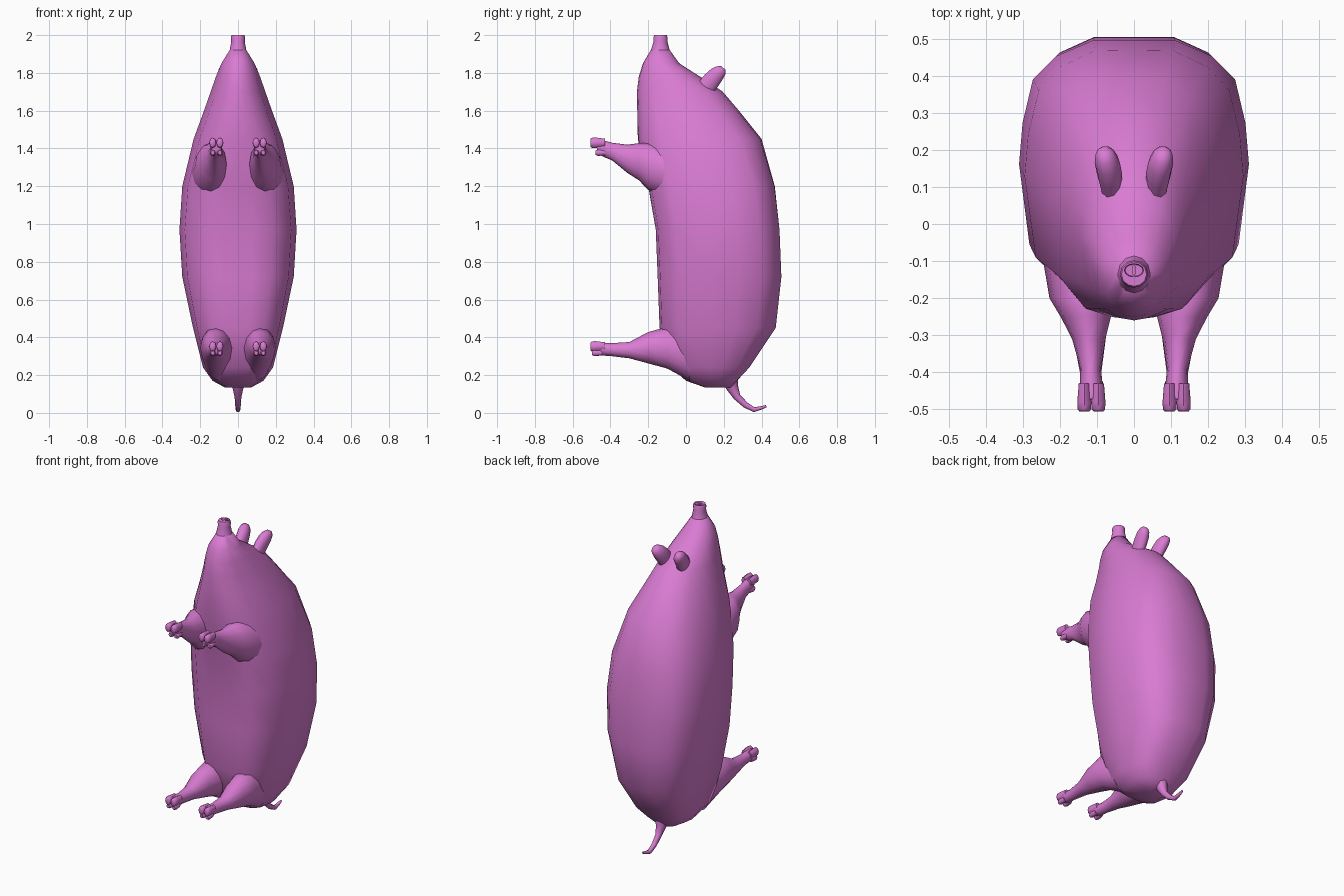
import bpy, bmesh, math
from mathutils import Vector

cube = bpy.data.objects.get("Cube")
if cube:
    bpy.data.objects.remove(cube, do_unlink=True)

PINK = (0.70, 0.20, 0.65, 1.0)
skin = bpy.data.materials.new("orchid_pink")
skin.diffuse_color = PINK
skin.use_nodes = True
skin.node_tree.nodes["Principled BSDF"].inputs["Base Color"].default_value = PINK


def loft(name, rings, angle=60):
    """Skin a list of equal-length point rings and cap both ends."""
    bm = bmesh.new()
    rows = [[bm.verts.new(p) for p in ring] for ring in rings]
    n = len(rows[0])
    for a, b in zip(rows, rows[1:]):
        for i in range(n):
            bm.faces.new((a[i], a[(i + 1) % n], b[(i + 1) % n], b[i]))
    bm.faces.new(rows[0])
    bm.faces.new(rows[-1])
    bmesh.ops.recalc_face_normals(bm, faces=bm.faces)
    mesh = bpy.data.meshes.new(name)
    bm.to_mesh(mesh)
    bm.free()
    mesh.materials.append(skin)
    obj = bpy.data.objects.new(name, mesh)
    bpy.context.collection.objects.link(obj)
    bpy.ops.object.select_all(action='DESELECT')
    obj.select_set(True)
    bpy.context.view_layer.objects.active = obj
    bpy.ops.object.shade_smooth_by_angle(angle=math.radians(angle))
    return obj


def oval(centre, u, v, n=10):
    """Ellipse of n points spanned by the half-axes u and v."""
    c, u, v = Vector(centre), Vector(u), Vector(v)
    return [c + u * math.cos(2 * math.pi * i / n) + v * math.sin(2 * math.pi * i / n)
            for i in range(n)]


# Body: broad flat back, tapering belly; round towards the head
HALF = [(0, 1), (.36, 1), (.68, .87), (.88, .68), (.97, .32), (1, -.02),
        (.91, -.68), (.58, -.96), (.25, -1), (0, -1)]
SECTION = HALF + [(-x, y) for x, y in HALF[-2:0:-1]]


def body_ring(z, front, back, half_width, boxy):
    mid, half = (front + back) / 2, (back - front) / 2
    ring = []
    for x, y in SECTION:
        d = math.hypot(x, y)
        k = boxy + (1 - boxy) / d
        ring.append(Vector((x * k * half_width, mid + y * k * half, z)))
    return ring


BODY = [  # z, front y, back y, half width, boxiness
    (0.135, 0.10, 0.24, 0.07, .6),
    (0.17, 0.00, 0.27, 0.135, .8),
    (0.24, -0.08, 0.335, 0.185, 1),
    (0.45, -0.14, 0.475, 0.238, 1),
    (0.72, -0.15, 0.505, 0.295, 1),
    (0.97, -0.16, 0.495, 0.31, 1),
    (1.20, -0.20, 0.47, 0.295, .9),
    (1.45, -0.255, 0.40, 0.235, .6),
    (1.60, -0.258, 0.28, 0.18, .3),
    (1.70, -0.26, 0.195, 0.145, .1),
    (1.78, -0.25, 0.075, 0.117, 0),
    (1.85, -0.228, -0.035, 0.088, 0),
    (1.92, -0.187, -0.085, 0.045, 0),
]
loft("body", [body_ring(*r) for r in BODY])

# Snout with a recessed disc divided into two nostrils
SNOUT = [  # z, centre y, half x, half y
    (1.88, -0.136, .06, .062), (1.92, -0.136, .044, .05),
    (1.965, -0.135, .036, .037), (1.99, -0.135, .038, .037),
    (2.0, -0.135, .034, .033), (2.0, -0.125, .026, .018),
    (1.98, -0.125, .024, .016),
]
loft("snout", [oval((0, y, z), (a, 0, 0), (0, b, 0), 12) for z, y, a, b in SNOUT], 45)
loft("nostril_divider", [oval((0, -0.125, z), (.005, 0, 0), (0, .02, 0), 6)
                         for z in (1.975, 1.998)], 45)

# Limbs: rings running forward, as y, centre x, half x, centre z, half z
FRONT_LEG = [
    (-0.10, .145, .10, 1.27, .13), (-0.20, .143, .085, 1.305, .125),
    (-0.25, .13, .068, 1.33, .098), (-0.31, .122, .045, 1.345, .075),
    (-0.39, .117, .028, 1.383, .047), (-0.44, .115, .031, 1.40, .043),
    (-0.472, .115, .028, 1.412, .034),
]
HIND_LEG = [
    (0.02, .10, .08, .30, .13), (-0.10, .115, .085, .345, .11),
    (-0.20, .12, .068, .345, .083), (-0.30, .12, .045, .332, .043),
    (-0.40, .117, .029, .335, .034), (-0.45, .115, .031, .338, .034),
    (-0.475, .115, .028, .342, .03),
]
TOE = [(-0.43, .015, .022), (-0.48, .019, .028), (-0.50, .018, .026), (-0.506, .013, .02)]
DEW_CLAW = [(0.05, .012, .014), (0.01, .016, .018), (-0.003, .010, .012)]

# Ears: thick rounded lobes tipped up and back, as centre, half x, half depth
EAR = [
    ((.062, .10, 1.715), .028, .055), ((.066, .135, 1.76), .034, .052),
    ((.072, .165, 1.795), .034, .045), ((.077, .186, 1.815), .027, .034),
    ((.079, .198, 1.826), .014, .016),
]

for side, s in (("left", 1), ("right", -1)):
    for part, rings, toe_z, claw in (("front", FRONT_LEG, 1.43, (-0.475, 1.378)),
                                     ("hind", HIND_LEG, .352, (-0.495, .318))):
        loft(f"{side}_{part}_leg",
             [oval((s * x, y, z), (a, 0, 0), (0, 0, b), 12) for y, x, a, z, b in rings])
        for which, d in (("inner", -.019), ("outer", .019)):
            x = s * (.115 + d)
            loft(f"{side}_{part}_{which}_toe",
                 [oval((x, y, toe_z), (a, 0, 0), (0, 0, b), 8) for y, a, b in TOE])
            loft(f"{side}_{part}_{which}_dew_claw",
                 [oval((x, claw[0] + y, claw[1]), (a, 0, 0), (0, 0, b), 8)
                  for y, a, b in DEW_CLAW])
    loft(f"{side}_ear", [oval((s * c[0], c[1], c[2]), (a, 0, 0), (0, b * .72, -b * .62))
                         for c, a, b in EAR])

# Tail: thin taper curling back and up, as y, z, half x, half thickness, tilt
TAIL = [
    (.225, .19, .05, .05, 80), (.245, .135, .03, .032, 70), (.27, .085, .018, .02, 55),
    (.315, .042, .015, .016, 38), (.36, .017, .013, .013, 5),
    (.40, .027, .010, .009, -15), (.425, .036, .006, .006, -15),
]
loft("tail", [oval((0, y, z), (a, 0, 0),
                   (0, b * math.sin(math.radians(t)), b * math.cos(math.radians(t))), 8)
              for y, z, a, b, t in TAIL])
